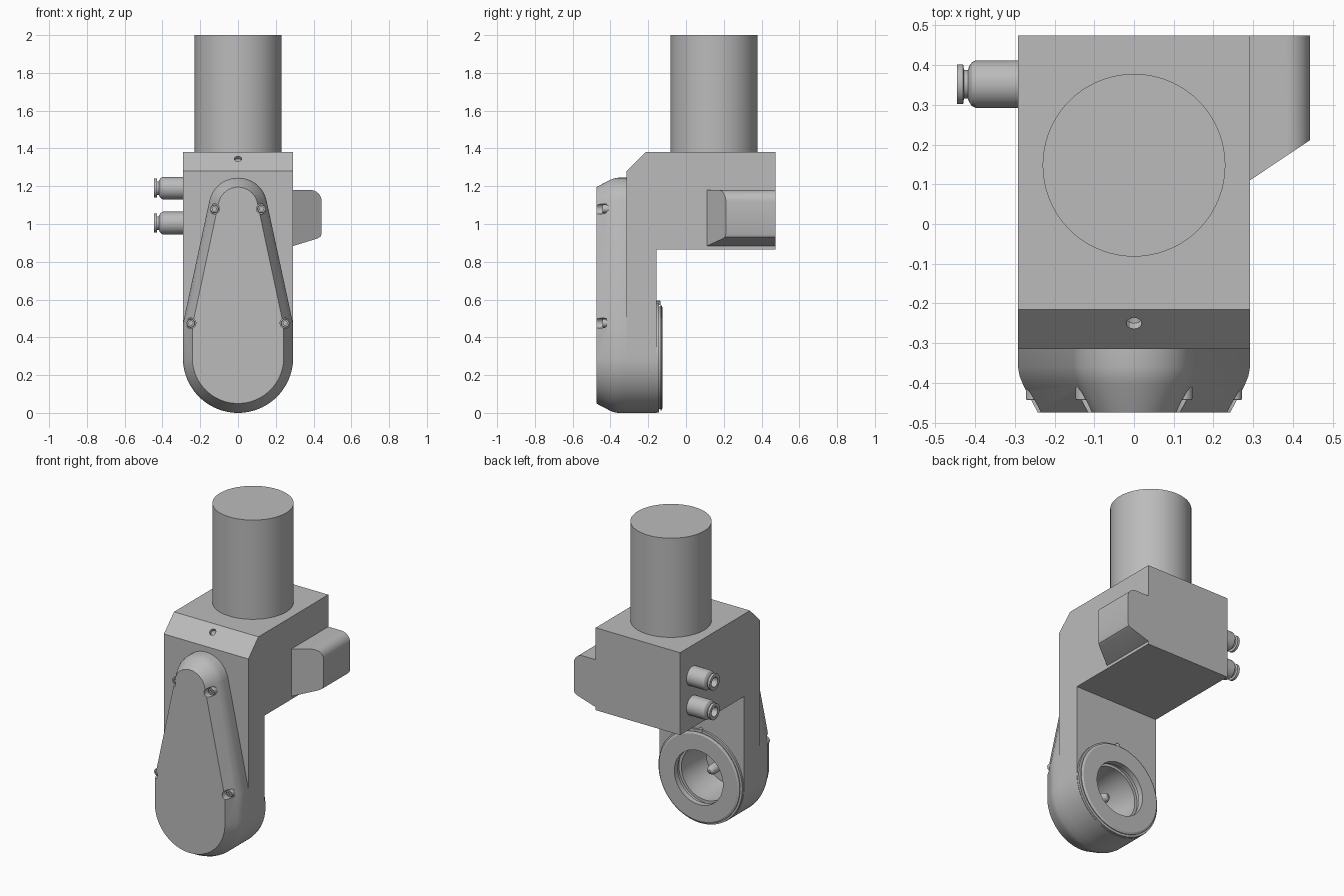
import bpy, bmesh
from math import sin, cos, pi, radians
from mathutils import Vector, Matrix

cube = bpy.data.objects.get("Cube")
if cube:
    bpy.data.objects.remove(cube, do_unlink=True)

grey = bpy.data.materials.new("machined grey")
grey.use_nodes = True
COLOUR = (0.5, 0.5, 0.5, 1)
grey.diffuse_color = COLOUR
grey.node_tree.nodes["Principled BSDF"].inputs["Base Color"].default_value = COLOUR


def loft(name, rings):
    """Closed solid through rings of equal point count, capped at both ends."""
    bm = bmesh.new()
    loops = [[bm.verts.new(p) for p in ring] for ring in rings]
    n = len(loops[0])
    for a, b in zip(loops, loops[1:]):
        for i in range(n):
            j = (i + 1) % n
            bm.faces.new((a[i], a[j], b[j], b[i]))
    bm.faces.new(loops[0])
    bm.faces.new(loops[-1])
    bmesh.ops.recalc_face_normals(bm, faces=bm.faces)
    mesh = bpy.data.meshes.new(name)
    bm.to_mesh(mesh)
    bm.free()
    mesh.materials.append(grey)
    obj = bpy.data.objects.new(name, mesh)
    bpy.context.collection.objects.link(obj)
    return obj


TURN = {"x": Matrix.Rotation(pi / 2, 3, "Y"),
        "y": Matrix.Rotation(-pi / 2, 3, "X"),
        "z": Matrix.Identity(3),
        "slant": Matrix.Rotation(pi / 4, 3, "X")}


def lathe(name, profile, axis="z", at=(0, 0, 0), sides=64):
    """Revolve (radius, height) pairs about an axis through a point."""
    angles = [2 * pi * i / sides for i in range(sides)]
    return loft(name, [[Vector(at) + TURN[axis] @ Vector((r * cos(a), r * sin(a), h))
                        for a in angles] for r, h in profile])


def boolean(obj, tool, operation="DIFFERENCE"):
    mod = obj.modifiers.new("cut", "BOOLEAN")
    mod.operation, mod.solver, mod.object = operation, "EXACT", tool
    tool.hide_render = True
    bpy.context.view_layer.objects.active = obj
    bpy.ops.object.modifier_apply(modifier=mod.name)
    bpy.data.objects.remove(tool, do_unlink=True)


def arc(cx, cz, r, start, end, steps):
    return [(cx + r * cos(start + (end - start) * i / steps),
             cz + r * sin(start + (end - start) * i / steps)) for i in range(steps + 1)]


HALF = 0.292     # half width, also radius of the round lower end

# Housing: side profile trimmed by a round-bottomed front outline
side = [(-0.315, -0.1), (-0.315, 1.28), (-0.215, 1.38), (0.475, 1.38),
        (0.475, 0.865), (-0.155, 0.865), (-0.155, -0.1)]
housing = loft("housing", [[(x, y, z) for y, z in side] for x in (-0.4, 0.4)])
outline = arc(0, HALF, HALF, pi, 2 * pi, 48) + [(HALF, 1.6), (-HALF, 1.6)]
boolean(housing, loft("trim", [[(x, y, z) for x, z in outline] for y in (-0.6, 0.6)]),
        "INTERSECT")


# Front cover: teardrop outline with a softened, sloping rim
def teardrop(inset, y):
    w, tilt = HALF - inset, 0.21
    pts = arc(0, HALF, w, pi, 2 * pi, 48) + [(w, 0.47 - inset * 0.2)]
    pts += arc(0, 1.09, 0.155 - inset, tilt, pi - tilt, 32) + [(-w, 0.47 - inset * 0.2)]
    return [(x, y, z) for x, z in pts]


rim = [(0, -0.31), (0, -0.36), (0.004, -0.383), (0.013, -0.405), (0.05, -0.475)]
cover = loft("front_cover", [teardrop(o, y) for o, y in rim])

# Bore through the lower end
for part in (housing, cover):
    boolean(part, lathe("bore_cutter", [(0.2, -0.44), (0.2, 0)], "y", (0, 0, HALF)))

# Output ring with stepped bore and central pin
lathe("output_ring", [(0.198, -0.43), (0.198, -0.158), (0.29, -0.157), (0.29, -0.142),
                      (0.272, -0.142), (0.272, -0.135), (0.28, -0.135), (0.28, -0.131),
                      (0.268, -0.125), (0.168, -0.125), (0.168, -0.16), (0.182, -0.16),
                      (0.182, -0.19), (0.165, -0.19), (0.165, -0.25), (0.14, -0.4)],
      "y", (0, 0, HALF), 72)
lathe("centre_pin", [(0.03, -0.41), (0.03, -0.26), (0.022, -0.24), (0.008, -0.23)],
      "y", (0, 0, HALF), 24)
lathe("ring_key", [(0.012, 0), (0.012, 0.02), (0.006, 0.026)], "z", (0, -0.147, 0.57), 12)

# Cover screws in pockets, each with a hex socket
for sx in (-1, 1):
    for x, z in ((0.125, 1.08), (0.25, 0.475)):
        at = (sx * x, 0, z)
        boolean(cover, lathe("pocket", [(0.027, -0.6), (0.027, -0.42)], "y", at, 24))
        screw = lathe("cover_screw", [(0.022, -0.41), (0.022, -0.44), (0.02, -0.443)],
                      "y", at, 24)
        boolean(screw, lathe("socket", [(0.012, -0.5), (0.012, -0.428)], "y", at, 6))

# Small conical vent hole in the sloped edge
boolean(housing, lathe("vent_cutter", [(0.02, 0.05), (0.02, -0.02), (0.002, -0.035)],
                       "slant", (0, -0.25, 1.345), 12))

# Motor tube
lathe("motor_tube", [(0.23, 1.375), (0.23, 2)], "z", (0, 0.148, 0), 72)

# Side connector box with a rounded top edge and angled front
box = [(0.28, 0.88), (0.42, 0.923), (0.436, 0.932), (0.443, 0.95)]
box += arc(0.383, 1.12, 0.06, 0, pi / 2, 10) + [(0.28, 1.18)]
loft("connector_box", [[(x, 0.11 + (x - HALF) * 0.67, z) for x, z in box],
                       [(x, 0.475, z) for x, z in box]])

# Two air fittings with hollow flanged tips
for z in (1.19, 1.005):
    lathe("air_fitting", [(0.06, -0.28), (0.06, -0.398), (0.055, -0.408), (0.045, -0.415),
                          (0.036, -0.418), (0.036, -0.428), (0.05, -0.43), (0.05, -0.445),
                          (0.03, -0.445), (0.026, -0.4)], "x", (0, 0.352, z), 32)

# Smooth shading with crisp edges
bpy.ops.object.select_all(action="DESELECT")
for obj in bpy.context.collection.objects:
    if obj.type == "MESH":
        obj.select_set(True)
        bpy.context.view_layer.objects.active = obj
bpy.ops.object.shade_smooth_by_angle(angle=radians(25))
